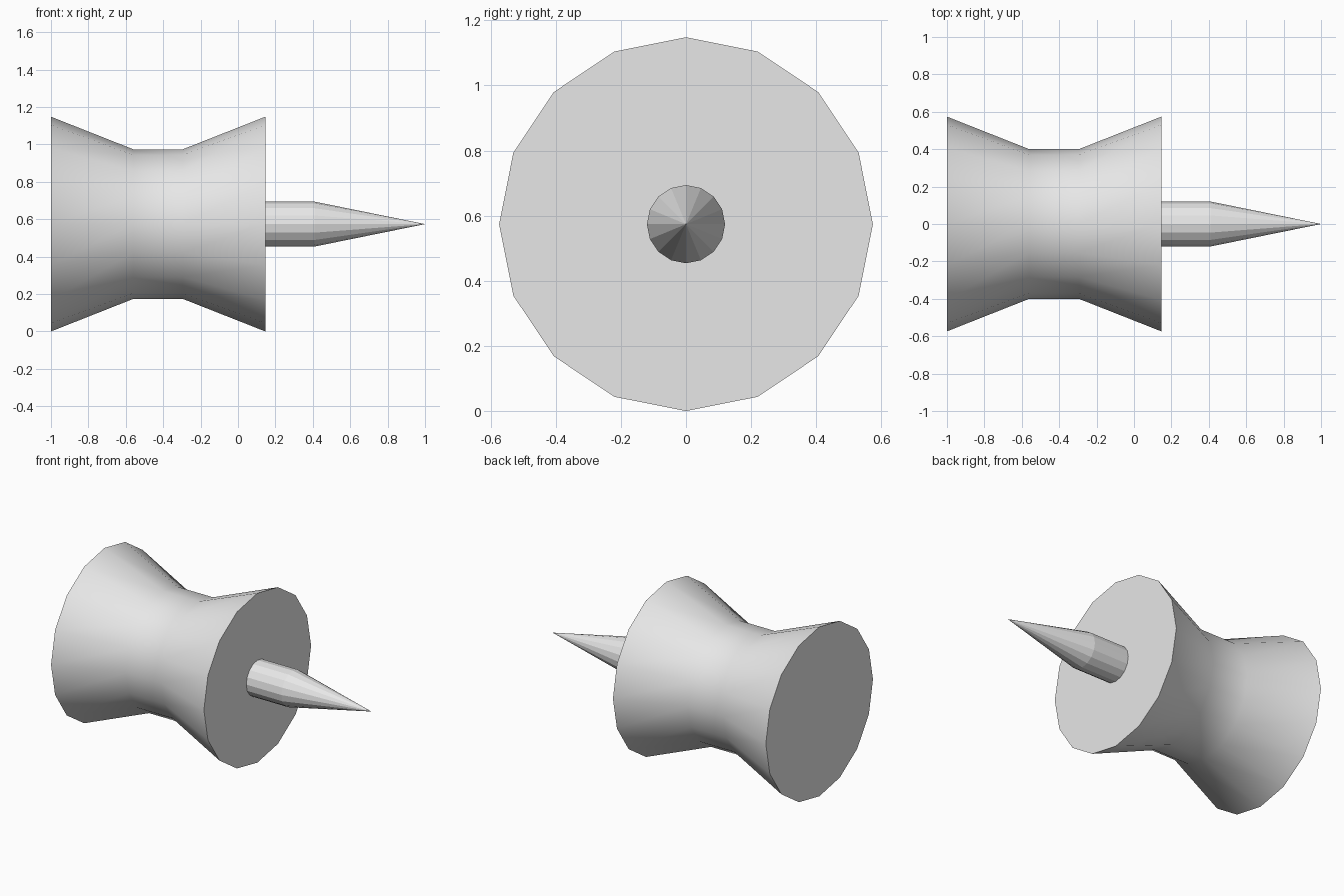
import bpy, bmesh, math

if "Cube" in bpy.data.objects:
    bpy.data.objects.remove(bpy.data.objects["Cube"])

SIDES = 16
AXIS_Z = 0.574

grey = bpy.data.materials.new("light_grey")
grey.diffuse_color = (0.8, 0.8, 0.8, 1)
grey.use_nodes = True
grey.node_tree.nodes["Principled BSDF"].inputs["Base Color"].default_value = grey.diffuse_color


def lathe(name, profile, smooth):
    """Revolve (x, radius) points around the x axis, with flat end caps or a tip."""
    bm = bmesh.new()
    rings = []
    for x, r in profile:
        if r == 0:
            rings.append([bm.verts.new((x, 0, 0))] * SIDES)
        else:
            angles = [2 * math.pi * i / SIDES for i in range(SIDES)]
            rings.append([bm.verts.new((x, r * math.sin(a), r * math.cos(a))) for a in angles])
    for a, b in zip(rings, rings[1:]):
        for i in range(SIDES):
            j = (i + 1) % SIDES
            quad = [a[i], a[j], b[j], b[i]]
            bm.faces.new(list(dict.fromkeys(quad))).smooth = smooth
    for ring, (x, r) in ((rings[0], profile[0]), (rings[-1], profile[-1])):
        if r > 0:
            bm.faces.new(ring)
    # crisp rims around the flat caps
    for e in bm.edges:
        if any(len(f.verts) == SIDES for f in e.link_faces):
            e.smooth = False
    bmesh.ops.recalc_face_normals(bm, faces=bm.faces)
    mesh = bpy.data.meshes.new(name)
    bm.to_mesh(mesh)
    bm.free()
    mesh.materials.append(grey)
    obj = bpy.data.objects.new(name, mesh)
    obj.location.z = AXIS_Z
    bpy.context.collection.objects.link(obj)
    return obj


# Waisted handle, smooth around its sides
lathe("handle", [(-1, 0.574), (-0.56, 0.4), (-0.295, 0.4), (0.146, 0.574)], True)
# Faceted pin with a pointed tip
lathe("pin", [(0.14, 0.12), (0.41, 0.12), (1, 0)], False)
